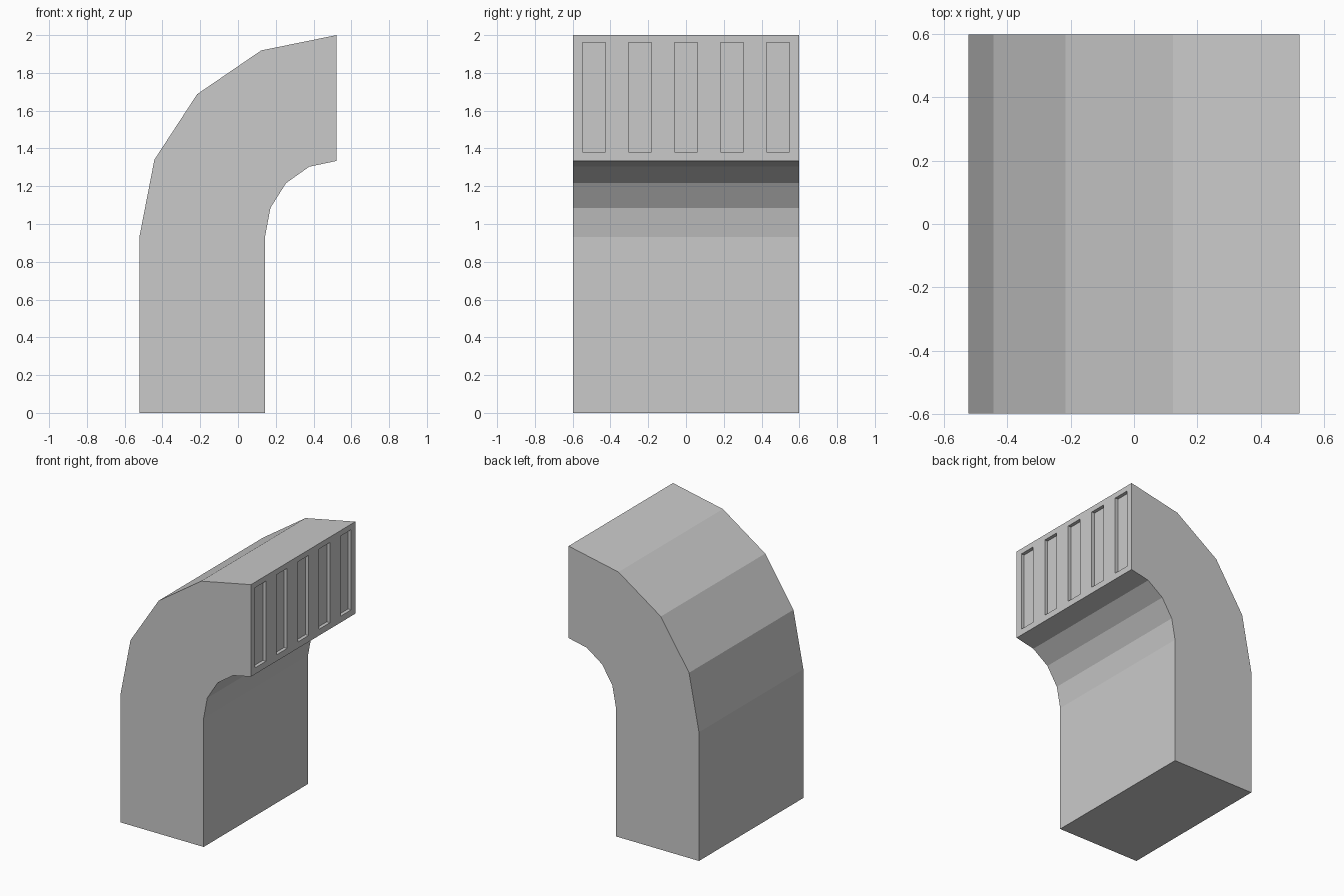
import bpy
import bmesh
from math import cos, sin, radians
from mathutils import Matrix

cube = bpy.data.objects.get("Cube")
if cube:
    bpy.data.objects.remove(cube, do_unlink=True)

HALF_WIDTH = 0.597
CENTRE_X, CENTRE_Z = 0.522, 0.932      # bend centre, in line with the mouth
STEPS = 4

grey = bpy.data.materials.new("plain grey")
grey.use_nodes = True
colour = (0.59, 0.59, 0.59, 1.0)
grey.diffuse_color = colour
grey.node_tree.nodes["Principled BSDF"].inputs["Base Color"].default_value = colour


def arc(rx, rz):
    """Quarter bend from the upright shaft to the mouth."""
    points = []
    for i in range(STEPS + 1):
        a = radians(90 * i / STEPS)
        points.append((CENTRE_X - rx * cos(a), CENTRE_Z + rz * sin(a)))
    return points


def finish(bm, name):
    bmesh.ops.recalc_face_normals(bm, faces=bm.faces)
    mesh = bpy.data.meshes.new(name)
    bm.to_mesh(mesh)
    bm.free()
    mesh.materials.append(grey)
    obj = bpy.data.objects.new(name, mesh)
    bpy.context.collection.objects.link(obj)
    return obj


# Bent duct: side profile extruded across the width
outer = arc(1.044, 1.068)
inner = arc(0.379, 0.402)
profile = [(outer[0][0], 0)] + outer + inner[::-1] + [(inner[0][0], 0)]
bm = bmesh.new()
side = bm.faces.new([bm.verts.new((x, -HALF_WIDTH, z)) for x, z in profile])
result = bmesh.ops.extrude_face_region(bm, geom=[side], use_keep_orig=True)
moved = [v for v in result["geom"] if isinstance(v, bmesh.types.BMVert)]
bmesh.ops.translate(bm, verts=moved, vec=(0, 2 * HALF_WIDTH, 0))
duct = finish(bm, "vent_duct")

# Five shallow upright slots in the mouth
SLOT_DEPTH, SLOT_WIDTH, SLOT_HEIGHT, PITCH = 0.025, 0.123, 0.58, 0.2438
bm = bmesh.new()
for i in range(-2, 3):
    place = Matrix.Translation((CENTRE_X, i * PITCH, 1.67))
    size = Matrix.Diagonal((2 * SLOT_DEPTH, SLOT_WIDTH, SLOT_HEIGHT, 1))
    bmesh.ops.create_cube(bm, size=1, matrix=place @ size)
cutter = finish(bm, "slot_cutter")
cutter.hide_render = True

# Cut the slots and discard the cutter
cut = duct.modifiers.new("slots", 'BOOLEAN')
cut.operation = 'DIFFERENCE'
cut.solver = 'EXACT'
cut.object = cutter
bpy.context.view_layer.objects.active = duct
duct.select_set(True)
bpy.ops.object.modifier_apply(modifier=cut.name)
bpy.data.objects.remove(cutter, do_unlink=True)
